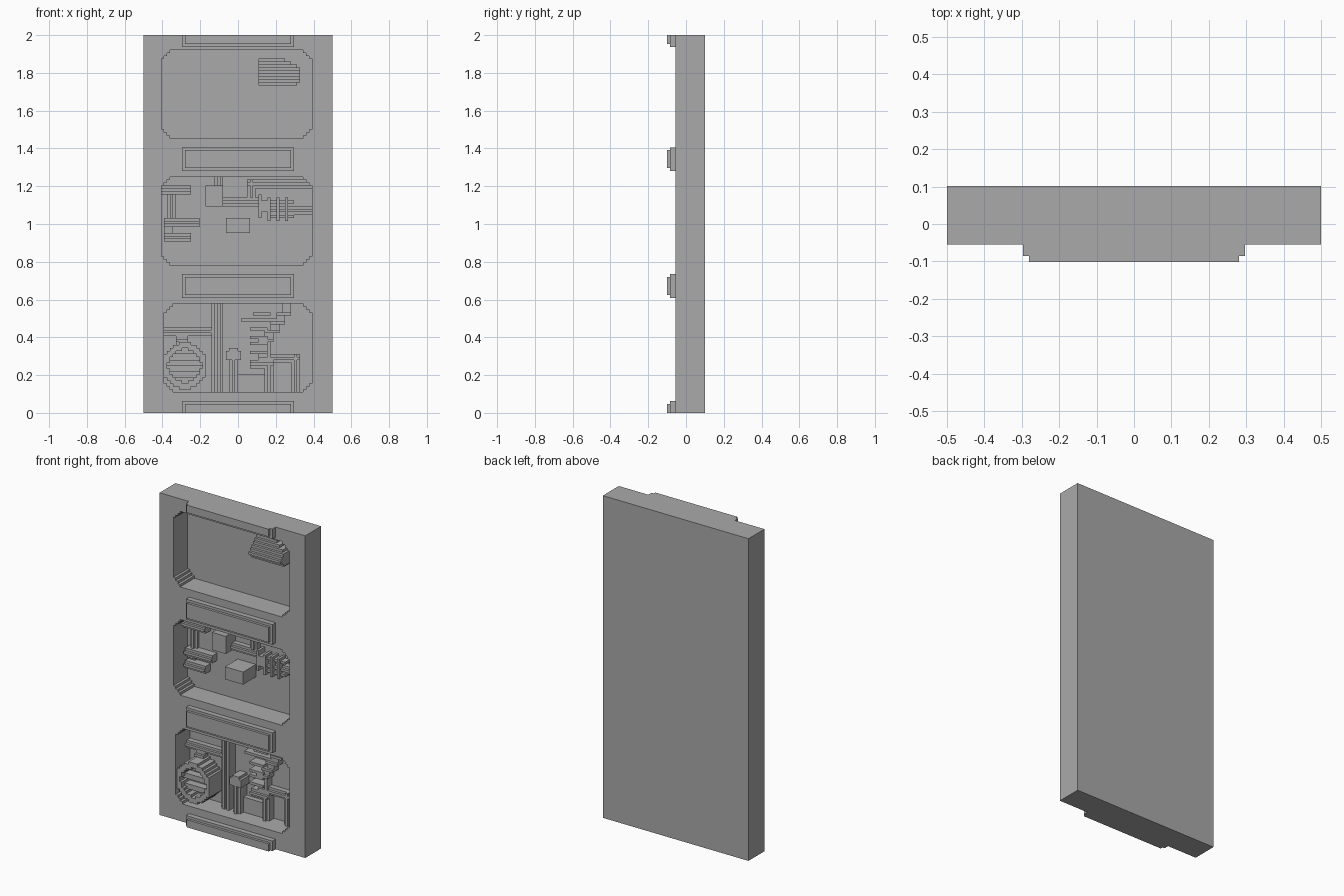
import bpy, bmesh, math

V = 1 / 64          # one grid cell
FLOOR = 5.5         # depth of the recess floor, in cells
FACE = -3.5         # depth of the panel face, in cells

old = bpy.data.objects.get("Cube")
if old:
    bpy.data.objects.remove(old, do_unlink=True)

grey = bpy.data.materials.new("plain_grey")
grey.use_nodes = True
colour = (0.4, 0.4, 0.4, 1)
grey.diffuse_color = colour
grey.node_tree.nodes["Principled BSDF"].inputs["Base Color"].default_value = colour


def finish(name, bm):
    bmesh.ops.recalc_face_normals(bm, faces=bm.faces[:])
    mesh = bpy.data.meshes.new(name)
    bm.to_mesh(mesh)
    bm.free()
    mesh.materials.append(grey)
    ob = bpy.data.objects.new(name, mesh)
    bpy.context.collection.objects.link(ob)
    return ob


def add_box(bm, x0, x1, z0, z1, y0, y1):
    made = bmesh.ops.create_cube(bm, size=1)["verts"]
    for v in made:
        v.co.x = (x0 if v.co.x < 0 else x1) * V
        v.co.y = (y0 if v.co.y < 0 else y1) * V
        v.co.z = (z0 if v.co.z < 0 else z1) * V


def blocks(name, items):
    """Boxes (x0, x1, z0, z1, height) standing on the recess floor."""
    bm = bmesh.new()
    for x0, x1, z0, z1, h in items:
        add_box(bm, x0, x1, z0, z1, FLOOR - h, FLOOR)
    return finish(name, bm)


def pipes(name, runs, h):
    """Three-cell-wide runs with a raised middle cell."""
    items = []
    for x0, x1, z0, z1 in runs:
        items.append((x0, x1, z0, z1, h - 1))
        if x1 - x0 > z1 - z0:
            items.append((x0, x1, z0 + 1, z1 - 1, h))
        else:
            items.append((x0 + 1, x1 - 1, z0, z1, h))
    return blocks(name, items)


def stepped_prism(name, x0, x1, z0, z1):
    """Rectangle with stair-stepped corners, extruded through the face."""
    stair = [(3, 0), (3, 1), (2, 1), (2, 2), (1, 2), (1, 3), (0, 3)]
    pts = [(x0 + a, z0 + b) for a, b in reversed(stair)]
    pts += [(x1 - a, z0 + b) for a, b in stair]
    pts += [(x1 - a, z1 - b) for a, b in reversed(stair)]
    pts += [(x0 + a, z1 - b) for a, b in stair]
    bm = bmesh.new()
    face = bm.faces.new([bm.verts.new((x * V, FLOOR * V, z * V)) for x, z in pts])
    out = bmesh.ops.extrude_face_region(bm, geom=[face])["geom"]
    moved = [g for g in out if isinstance(g, bmesh.types.BMVert)]
    bmesh.ops.translate(bm, verts=moved, vec=(0, (FACE - 5 - FLOOR) * V, 0))
    return finish(name, bm)


# Panel with three recesses
bm = bmesh.new()
add_box(bm, -32, 32, 0, 128, FACE, 6.5)
panel = finish("panel", bm)
for x0, z0 in ((-25, 7), (-26, 50), (-26, 93)):
    cutter = stepped_prism("recess_cutter", x0, 25, z0, z0 + 30)
    cutter.hide_render = True
    mod = panel.modifiers.new("recess", "BOOLEAN")
    mod.operation = "DIFFERENCE"
    mod.solver = "EXACT"
    mod.object = cutter
    bpy.context.view_layer.objects.active = panel
    bpy.ops.object.modifier_apply(modifier=mod.name)
    bpy.data.objects.remove(cutter, do_unlink=True)

# Stepped ledges between the recesses
for name, z0, z1 in (("bottom_ledge", -4, 4), ("lower_ledge", 39, 47),
                     ("upper_ledge", 82, 90), ("top_ledge", 124, 132)):
    bm = bmesh.new()
    add_box(bm, -19, 19, max(z0, 0), min(z1, 128), -5.5, FACE)
    add_box(bm, -18, 18, max(z0 + 1, 0), min(z1 - 1, 128), -6.5, -5.5)
    finish(name, bm)

# Top recess: sloped vent made of stacked slats
ends = [20, 21, 21, 21, 21, 21, 20, 18, 16]
heights = [5, 7, 8, 9, 8, 7, 6, 5, 4]
blocks("vent", [(7, e, 111 + i, 112 + i, h)
                for i, (e, h) in enumerate(zip(ends, heights))])

# Middle recess: boxes, pipes and a small toothed connector
blocks("upper_box", [(-11, -5, 70, 77, 6)])
blocks("centre_box", [(-4, 4, 61, 66, 8)])
pipes("left_pipes", [(-26, -16, 74, 77), (-25, -13, 63, 66),
                     (-25, -16, 58, 61)], 4)
pipes("left_risers", [(-24, -21, 66, 74), (-25, -22, 61, 63)], 2)
pipes("box_pipe", [(-8, -5, 77, 80), (-5, 7, 70, 73)], 3)
pipes("right_pipe", [(3, 6, 73, 79), (3, 25, 76, 79)], 3)
blocks("connector_plate", [(7, 8, 66, 74, 4), (8, 11, 68, 72, 4)])
pipes("connector_pipe", [(11, 25, 67, 70)], 3)
teeth = []
for x in (10, 13, 16):
    teeth += [(x, x + 1, 65, 73, 4), (x, x + 3, 71, 72, 3), (x, x + 3, 66, 67, 3)]
blocks("connector_teeth", teeth)


# Bottom recess: round hollow fan housing with slats
def half_width(r, z):
    return round(math.sqrt(max(r * r - z * z, 0)))


ring, slats = [], []
cx, cz = -18, 16
for i in range(-8, 8):
    z = i + 0.5
    outer, inner = half_width(7.5, z), half_width(5.6, z)
    if abs(z) > 5.5:
        inner = 0
    outer = max(outer, 2)
    if inner:
        ring += [(cx - outer, cx - inner, cz + i, cz + i + 1, 8),
                 (cx + inner, cx + outer, cz + i, cz + i + 1, 8)]
        slats.append((cx - inner, cx + inner, cz + i, cz + i + 1,
                      6 if i % 4 < 2 else 3))
    else:
        ring.append((cx - outer, cx + outer, cz + i, cz + i + 1, 8))
blocks("fan_housing", ring)
blocks("fan_slats", slats)

# Bottom recess: pipes
pipes("fan_pipe", [(-25, -9, 26, 29), (-21, -17, 23, 26)], 3)
blocks("tall_pipes", [(-9, -5, 7, 37, 3), (-8, -7, 7, 37, 4), (-6, -5, 7, 37, 4)])
pipes("capped_pipe", [(-3, 0, 7, 20)], 5)
blocks("pipe_cap", [(-4, 1, 18, 21, 5), (-3, 0, 21, 22, 5)])
blocks("low_plate", [(0, 9, 7, 13, 2)])
pipes("short_pipe", [(9, 12, 7, 16), (4, 12, 15, 18)], 4)
pipes("corner_pipe", [(18, 21, 7, 20), (7, 21, 17, 20)], 3)

# Bottom recess: stair-stepped cables and comb
steps = []
for i in range(4):
    x = 15 - 2 * i
    steps += [(x, x + 3, 34 - 3 * i, 37 - 3 * i, 3),
              (x - 2, x + 3, 33 - 3 * i, 34 - 3 * i, 4)]
blocks("stepped_cables", steps)
blocks("cable_bar", [(1, 15, 31, 32, 3), (5, 11, 33, 34, 3)])
blocks("comb", [(4, 10, z, z + 1, 4) for z in (20, 23, 25, 28)]
       + [(10, 11, 18, 28, 3)])
